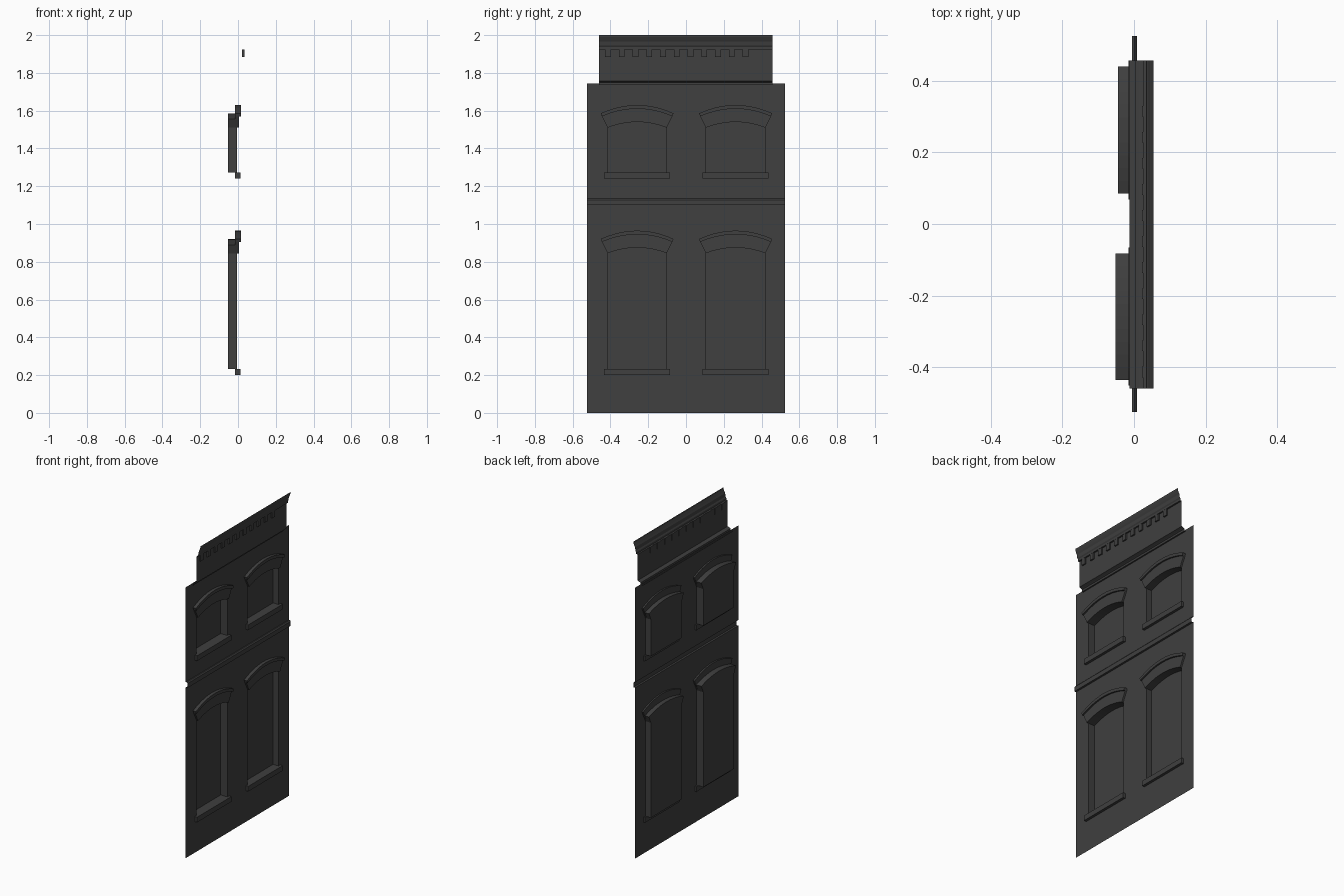
import bpy, bmesh

cube = bpy.data.objects.get("Cube")
if cube:
    bpy.data.objects.remove(cube, do_unlink=True)

# One flat colour for the whole facade
paint = bpy.data.materials.new("charcoal_grey")
paint.use_nodes = True
GREY = (0.05, 0.05, 0.05, 1)
paint.diffuse_color = GREY
paint.node_tree.nodes["Principled BSDF"].inputs["Base Color"].default_value = GREY

WALL_X = -0.005
HALF_W = 0.525


def finish(bm, name, closed=True):
    if closed:
        bmesh.ops.recalc_face_normals(bm, faces=bm.faces)
    mesh = bpy.data.meshes.new(name)
    bm.to_mesh(mesh)
    bm.free()
    mesh.materials.append(paint)
    obj = bpy.data.objects.new(name, mesh)
    bpy.context.collection.objects.link(obj)
    return obj


def arc(y0, y1, side, peak, steps=10):
    """Shallow arch from y0 to y1, rising from side height to peak."""
    pts = []
    for i in range(steps + 1):
        t = i / steps
        pts.append((y0 + (y1 - y0) * t, side + (peak - side) * (1 - (2 * t - 1) ** 2)))
    return pts


def prism(name, outline, x0, x1, open_front=False):
    """Extrude a y-z outline from x0 (back) to x1 (front)."""
    bm = bmesh.new()
    back = [bm.verts.new((x0, y, z)) for y, z in outline]
    front = [bm.verts.new((x1, y, z)) for y, z in outline]
    n = len(outline)
    for i in range(n):
        j = (i + 1) % n
        bm.faces.new((back[i], back[j], front[j], front[i]))
    bm.faces.new(back)
    if not open_front:
        bm.faces.new(front)
    obj = finish(bm, name)
    if open_front:
        obj.data.flip_normals()
    return obj


def box(name, y0, y1, z0, z1, x0, x1):
    return prism(name, [(y0, z0), (y1, z0), (y1, z1), (y0, z1)], x0, x1)


def sweep(name, profile, y0, y1):
    """Run an open x-z profile along the facade as a thin sheet."""
    bm = bmesh.new()
    rows = [[bm.verts.new((x, y, z)) for y in (y0, y1)] for x, z in profile]
    for a, b in zip(rows, rows[1:]):
        bm.faces.new((a[0], a[1], b[1], b[0]))
    return finish(bm, name, closed=False)


def wall(name, z0, z1, openings):
    """Flat wall sheet with arched holes."""
    bm = bmesh.new()
    rect = [(-HALF_W, z0), (HALF_W, z0), (HALF_W, z1), (-HALF_W, z1)]
    for loop in [rect] + openings:
        vs = [bm.verts.new((WALL_X, y, z)) for y, z in loop]
        for a, b in zip(vs, vs[1:] + vs[:1]):
            bm.edges.new((a, b))
    bmesh.ops.triangle_fill(bm, use_beauty=True, edges=bm.edges[:], normal=(1, 0, 0))
    for f in bm.faces:
        f.normal_update()
        if f.normal.x < 0:
            f.normal_flip()
    return finish(bm, name, closed=False)


def window(name, y0, y1, sill_z, spring, depth):
    """Recessed bay with sill, arched lintel and hood; returns its opening."""
    opening = [(y1, sill_z), (y0, sill_z)] + arc(y0, y1, spring, spring + 0.03)
    prism(name + "_recess", opening, depth, WALL_X, open_front=True)
    box(name + "_sill", y0 - 0.018, y1 + 0.018, sill_z - 0.033, sill_z, -0.015, 0.012)
    under = arc(y0, y1, spring, spring + 0.03)[::-1]
    # deep lintel behind the wall
    prism(name + "_lintel", arc(y0 - 0.02, y1 + 0.02, spring + 0.045, spring + 0.075) + under,
          depth, WALL_X)
    # flared face of the arch
    prism(name + "_arch", arc(y0 - 0.03, y1 + 0.03, spring + 0.06, spring + 0.1) + under,
          -0.015, 0.006)
    # projecting lip over the arch
    prism(name + "_hood", arc(y0 - 0.036, y1 + 0.036, spring + 0.076, spring + 0.12)
          + arc(y0 - 0.03, y1 + 0.03, spring + 0.06, spring + 0.1)[::-1], -0.015, 0.016)
    return opening


# Window bays, two per storey
holes = {}
for storey, sill_z, spring in (("lower", 0.233, 0.845), ("upper", 1.273, 1.51)):
    holes[storey] = [
        window(storey + "_window_a", -0.415, -0.102, sill_z, spring, -0.052),
        window(storey + "_window_b", 0.105, 0.42, sill_z, spring, -0.044),
    ]

# Walls and the string course between storeys
wall("lower_wall", 0, 1.1, holes["lower"])
wall("upper_wall", 1.135, 1.745, holes["upper"])
sweep("string_course", [(WALL_X, 1.1), (0.008, 1.1), (0.008, 1.128),
                        (0.002, 1.135), (WALL_X, 1.135)], -HALF_W, HALF_W)

# Cornice: base moulding, frieze and flared crown
sweep("cornice", [(-0.012, 1.735), (0.004, 1.735), (0.004, 1.748), (0.012, 1.752),
                  (0.025, 1.757), (0.025, 1.925), (0.035, 1.925), (0.035, 1.937),
                  (0.04, 1.945), (0.043, 1.965), (0.048, 1.975), (0.054, 1.99),
                  (0.055, 2.0)], -0.46, 0.457)

# Dentils under the crown
for i in range(11):
    y = -0.413 + i * 0.0728
    box(f"dentil_{i + 1}", y - 0.015, y + 0.015, 1.885, 1.925, 0.022, 0.034)
